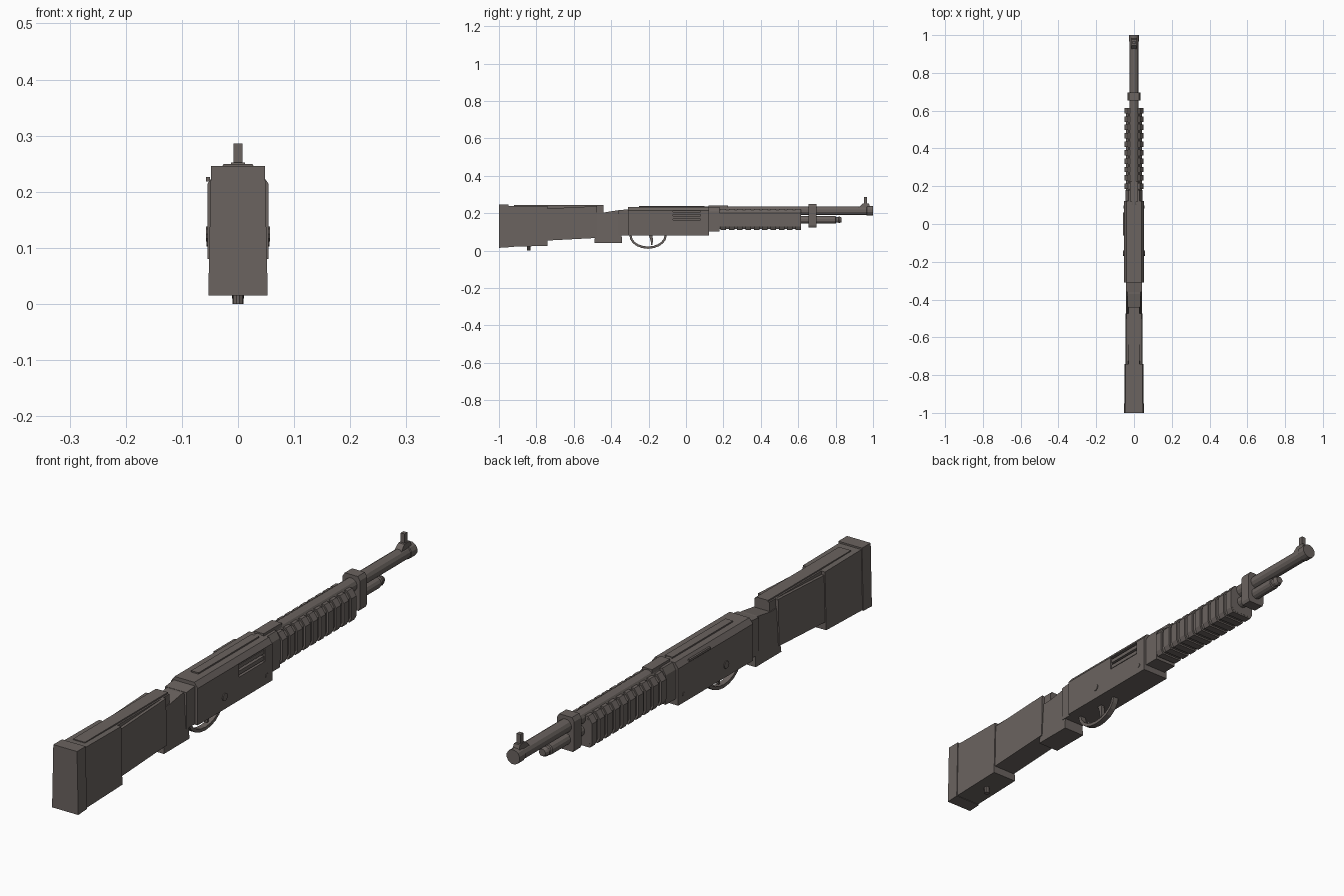
import bpy, bmesh, math

if "Cube" in bpy.data.objects:
    bpy.data.objects.remove(bpy.data.objects["Cube"])

mat = bpy.data.materials.new("gunmetal grey")
mat.diffuse_color = (0.145, 0.125, 0.115, 1)
mat.use_nodes = True
mat.node_tree.nodes["Principled BSDF"].inputs["Base Color"].default_value = mat.diffuse_color


def finish(name, bm):
    bmesh.ops.recalc_face_normals(bm, faces=bm.faces)
    me = bpy.data.meshes.new(name)
    bm.to_mesh(me)
    bm.free()
    me.materials.append(mat)
    ob = bpy.data.objects.new(name, me)
    bpy.context.collection.objects.link(ob)
    return ob


def loft(name, rings):
    """Closed solid through rings of equal point count."""
    bm = bmesh.new()
    loops = [[bm.verts.new(p) for p in r] for r in rings]
    n = len(loops[0])
    for a, b in zip(loops, loops[1:]):
        for i in range(n):
            bm.faces.new((a[i], a[(i + 1) % n], b[(i + 1) % n], b[i]))
    bm.faces.new(loops[0])
    bm.faces.new(loops[-1][::-1])
    return finish(name, bm)


def side(name, pts, wb, wt=None):
    """Side outline in (y, z); half width goes from wb (low) to wt (high)."""
    wt = wb if wt is None else wt
    z0, z1 = min(p[1] for p in pts), max(p[1] for p in pts)
    w = lambda z: wb + (wt - wb) * (z - z0) / (z1 - z0)
    return loft(name, [[(s * w(z), y, z) for y, z in pts] for s in (-1, 1)])


def box(name, x0, x1, y0, y1, z0, z1):
    return loft(name, [[(x0, y, z0), (x1, y, z0), (x1, y, z1), (x0, y, z1)] for y in (y0, y1)])


def section(name, half, y0, y1):
    """Mirrored (x, z) half section, extruded along y."""
    pts = half + [(-x, z) for x, z in reversed(half)]
    return loft(name, [[(x, y, z) for x, z in pts] for y in (y0, y1)])


def turned(name, z, profile, n=12):
    """Round part along y from (y, radius) pairs."""
    a = [2 * math.pi * (i + .5) / n for i in range(n)]
    return loft(name, [[(r * math.cos(t), y, z + r * math.sin(t)) for t in a] for y, r in profile])


def pin(name, y, z, r, w):
    a = [2 * math.pi * i / 10 for i in range(10)]
    return loft(name, [[(x, y + r * math.cos(t), z + r * math.sin(t)) for t in a] for x in (-w, w)])


# stock
side("butt_pad", [(-1, .015), (-.95, .018), (-.95, .246), (-1, .246)], .053, .048)
side("stock_rear", [(-.951, .02), (-.74, .026), (-.74, .238), (-.951, .24)], .05, .045)
side("stock_middle", [(-.741, .054), (-.475, .068), (-.475, .238), (-.741, .225)], .045, .041)
side("stock_comb", [(-.92, .2), (-.44, .2), (-.44, .243), (-.92, .243)], .024)
side("stock_core", [(-.75, .1), (-.44, .1), (-.44, .238), (-.75, .238)], .035, .03)

# grip and tang
side("grip", [(-.49, .041), (-.342, .041), (-.35, .215), (-.37, .215), (-.44, .204), (-.476, .204)],
     .043, .034)
side("tang", [(-.36, .082), (-.3, .082), (-.3, .222), (-.36, .216)], .043)

# receiver with ejection port
receiver = section("receiver", [(.054, .08), (.054, .215), (.04, .234)], -.31, .122)
cutter = box("port_cutter", .035, .08, -.07, .078, .165, .213)
cutter.hide_render = True
cutter.hide_viewport = True
cut = receiver.modifiers.new("port", 'BOOLEAN')
cut.operation = 'DIFFERENCE'
cut.solver = 'EXACT'
cut.object = cutter
for z in (.177, .2):
    box("bolt_bar", .03, .05, -.07, .078, z - .007, z + .007)
box("receiver_top_strip", -.015, .015, -.25, .1, .23, .239)
box("side_ledge", -.057, -.05, -.06, .06, .218, .226)
pin("large_pin", -.155, .125, .014, .057)
pin("small_pin", .09, .11, .008, .056)

# receiver front collar
section("collar", [(.044, .103), (.044, .21), (.03, .233)], .12, .18)
box("rear_sight_plate", -.02, .02, .12, .225, .225, .242)

# barrel and magazine tube
turned("barrel", .213, [(.1, .025), (.965, .024), (.967, .027), (1, .027)])
turned("magazine_tube", .165, [(.1, .021), (.8, .021), (.802, .016), (.815, .016), (.817, .019), (.832, .013)])

# ribbed fore-end
section("fore_end", [(.036, .117), (.043, .13), (.043, .2), (.03, .218)], .18, .615)
for i in range(10):
    y = .185 + i * .0445
    section("fore_end_rib", [(.041, .111), (.05, .128), (.05, .2), (.033, .224)], y, y + .029)

# barrel clamp
section("barrel_clamp", [(.03, .124), (.035, .135), (.035, .235), (.026, .249)], .655, .697)

# front sight
side("sight_ramp", [(.925, .232), (.985, .232), (.978, .252), (.945, .252)], .014, .012)
box("sight_post", -.008, .008, .953, .969, .245, .286)

# trigger and guard
rings = []
for i in range(11):
    t = math.pi * (1 + i / 10)
    rings.append([(x, -.203 + r * math.cos(t), .082 + q * math.sin(t))
                  for x, r, q in ((-.011, .1, .072), (.011, .1, .072), (.011, .088, .06), (-.011, .088, .06))])
loft("trigger_guard", rings)
side("trigger", [(-.2, .085), (-.18, .085), (-.176, .055), (-.18, .03), (-.187, .03), (-.189, .055)], .007)

# sling stud
a = [2 * math.pi * i / 10 for i in range(10)]
loft("sling_stud", [[(.01 * math.cos(t), -.84 + .01 * math.sin(t), z) for t in a] for z in (0, .03)])
